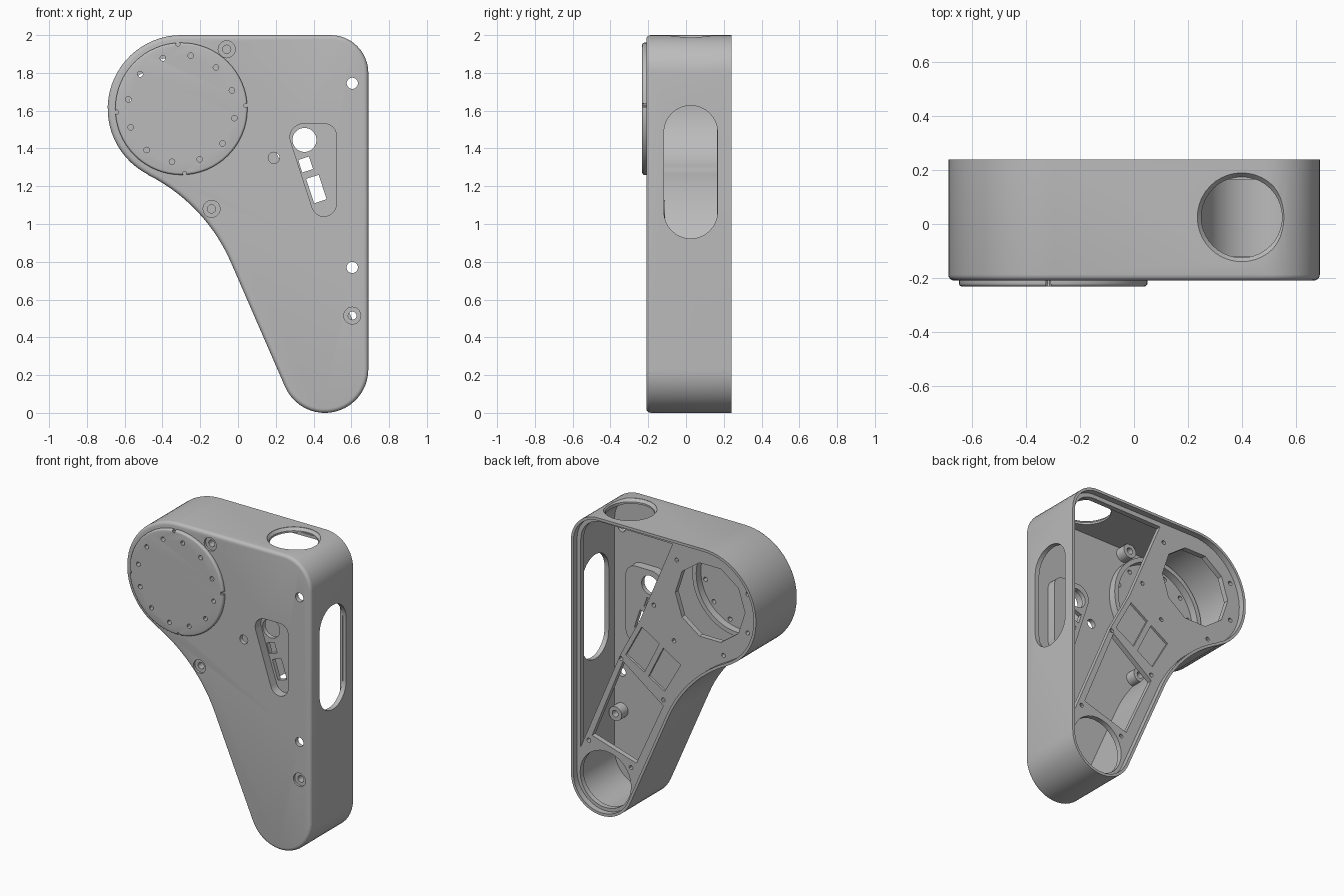
import bpy, bmesh, math
from mathutils import Vector

cube = bpy.data.objects.get("Cube")
if cube:
    bpy.data.objects.remove(cube)

grey = bpy.data.materials.new("matte grey")
grey.use_nodes = True
grey.diffuse_color = (0.5, 0.5, 0.5, 1)
grey.node_tree.nodes["Principled BSDF"].inputs["Base Color"].default_value = (0.5, 0.5, 0.5, 1)

BACK, FRONT, FLOOR = 0.24, -0.21, -0.18
HUB = (-0.3, 1.61)


def arc(cx, cz, r, a0, a1, n=12):
    angles = [math.radians(a0 + (a1 - a0) * i / n) for i in range(n + 1)]
    return [(cx + r * math.cos(a), cz + r * math.sin(a)) for a in angles]


def circle(cx, cz, r, n=24):
    return arc(cx, cz, r, 0, 360, n)[:-1]


def outline(w):
    """Housing profile, inset by w."""
    return (arc(0.49, 1.8, 0.2 - w, 0, 90) + arc(*HUB, 0.39 - w, 90, 243, 28)
            + arc(-0.895, 0.424, 0.935 + w, 63.2, 23.6, 14)
            + arc(0.46, 0.23, 0.23 - w, 203.6, 360, 20))


def pocket_outline(w):
    """Rounded triangle of the control recess, grown by w."""
    return (arc(0.46, 1.47, 0.06 + w, 0, 90, 6) + arc(0.345, 1.46, 0.07 + w, 90, 197, 8)
            + arc(0.455, 1.105, 0.065 + w, 197, 360, 10))


def prism(name, loop, y0, y1, bevel=0):
    """Extrude an xz loop from y0 to y1, optionally rounding its front edge."""
    bm = bmesh.new()
    face = bm.faces.new([bm.verts.new((x, y0, z)) for x, z in loop])
    new = bmesh.ops.extrude_face_region(bm, geom=[face], use_keep_orig=True)["geom"]
    for v in new:
        if isinstance(v, bmesh.types.BMVert):
            v.co.y = y1
    bmesh.ops.recalc_face_normals(bm, faces=bm.faces)
    if bevel:
        rim = [e for e in bm.edges if all(abs(v.co.y - y0) < 1e-5 for v in e.verts)]
        bmesh.ops.bevel(bm, geom=rim, offset=bevel, segments=4, profile=0.5, affect="EDGES")
    mesh = bpy.data.meshes.new(name)
    bm.to_mesh(mesh)
    bm.free()
    obj = bpy.data.objects.new(name, mesh)
    bpy.context.collection.objects.link(obj)
    mesh.materials.append(grey)
    return obj


def lathe_cutter(loop_radii, centre):
    """Vertical cutter from (radius, z) rings."""
    bm = bmesh.new()
    rings = [[bm.verts.new((centre[0] + x, centre[1] + y, z)) for x, y in circle(0, 0, r, 40)]
             for r, z in loop_radii]
    for a, b in zip(rings, rings[1:]):
        for i in range(len(a)):
            j = (i + 1) % len(a)
            bm.faces.new((a[i], a[j], b[j], b[i]))
    bm.faces.new(rings[0])
    bm.faces.new(rings[-1])
    bmesh.ops.recalc_face_normals(bm, faces=bm.faces)
    mesh = bpy.data.meshes.new("cutter")
    bm.to_mesh(mesh)
    bm.free()
    obj = bpy.data.objects.new("cutter", mesh)
    bpy.context.collection.objects.link(obj)
    return obj


def cut(obj, cutters):
    for c in cutters:
        c.hide_render = True
        m = obj.modifiers.new("cut", "BOOLEAN")
        m.operation, m.solver, m.object = "DIFFERENCE", "EXACT", c
    deps = bpy.context.evaluated_depsgraph_get()
    mesh = bpy.data.meshes.new_from_object(obj.evaluated_get(deps))
    obj.modifiers.clear()
    obj.data = mesh
    for c in cutters:
        bpy.data.objects.remove(c)


def hole(x, z, r, y0=-0.4, y1=0.4, n=20):
    return prism("cutter", circle(x, z, r, n), y0, y1)


def ring(name, x, z, r_out, r_in, y0, y1, n=24):
    obj = prism(name, circle(x, z, r_out, n), y0, y1)
    cut(obj, [hole(x, z, r_in, n=n)])


# Hole patterns
bolts = [(-0.06, 1.925), (-0.14, 1.08), (0.605, 0.515)]
plain = [(0.605, 1.745), (0.19, 1.35), (0.605, 0.77)]
dial_holes = circle(*HUB, 0.285, 12)
dial_holes = [(HUB[0] + 0.285 * math.cos(math.radians(20 + 30 * k)),
               HUB[1] + 0.285 * math.sin(math.radians(20 + 30 * k))) for k in range(12)]

# Housing shell, open at the back with a stepped lip
housing = prism("housing", outline(0), FRONT, BACK, 0.022)
side_slot = prism("cutter", arc(0.025, 1.485, 0.142, 0, 180, 16) + arc(0.025, 1.065, 0.142, 180, 360, 16),
                  -0.9, -0.5)
side_slot.rotation_euler.z = math.pi / 2
cut(housing, [prism("cutter", outline(0.032), FLOOR, 0.4),
              prism("cutter", outline(0.018), 0.2, 0.4),
              side_slot,
              lathe_cutter([(0.15, 1.7), (0.15, 1.98), (0.165, 1.998), (0.165, 2.1)], (0.4, 0.025)),
              prism("cutter", pocket_outline(0), -0.4, 0)]
    + [hole(x, z, 0.03, y1=0) for x, z in plain]
    + [hole(x, z, 0.022, y1=0) for x, z in bolts]
    + [hole(x, z, 0.045, y1=-0.195) for x, z in bolts]
    + [hole(x, z, 0.015, y1=0, n=12) for x, z in dial_holes])

# Round front cap with its ring of holes and edge notches
cap = prism("round_cap", circle(*HUB, 0.35, 64), -0.232, FRONT + 0.002, 0.012)
notches = [(HUB[0] + 0.343 * math.cos(math.radians(a)), HUB[1] + 0.343 * math.sin(math.radians(a)))
           for a in (3, 93, 183, 273)]
cut(cap, [hole(x, z, 0.015, n=12) for x, z in dial_holes]
    + [hole(x, z, 0.011, n=10) for x, z in notches])

# Recessed control pocket: side wall and pierced floor
wall = prism("pocket_wall", pocket_outline(0.015), FLOOR - 0.01, -0.12)
cut(wall, [prism("cutter", pocket_outline(0), -0.4, 0)])
floor = prism("pocket_floor", pocket_outline(0.005), -0.15, -0.12)


def tilted_slot(cx, cz, w, h):
    right = Vector((0.95, 0.31))
    up = Vector((-0.31, 0.95))
    pts = [Vector((cx, cz)) + right * a * w + up * b * h
           for a, b in ((-1, -1), (1, -1), (1, 1), (-1, 1))]
    return prism("cutter", pts, -0.4, 0)


cut(floor, [hole(0.352, 1.445, 0.064), tilted_slot(0.358, 1.315, 0.03, 0.035),
            tilted_slot(0.415, 1.185, 0.035, 0.068)])

# Screw bosses and bearing ring inside
for i, (x, z) in enumerate(bolts):
    ring(f"screw_boss_{i + 1}", x, z, 0.048, 0.022, FLOOR - 0.005, -0.11)
ring("bearing_ring", *HUB, 0.345, 0.315, FLOOR - 0.005, -0.13, 64)

# Rear mounting plate with large openings, shallow panels and screw holes
plate = prism("rear_plate", outline(0.025), 0.165, 0.2)
openings = [
    arc(0.49, 1.8, 0.155, 0, 90) + [(-0.04, 1.95), (0.2, 1.38), (0.35, 1.1), (0.645, 0.4)],
    [(0.33, 1.06), (0.56, 0.5), (0.23, 0.4), (0.03, 0.84)],
    circle(-0.32, 1.63, 0.26, 10),
    circle(0.46, 0.23, 0.19, 32),
]
panels = [[(0.31, 1.11), (0.19, 1.33), (0.06, 1.25), (0.17, 1.03)],
          [(0.14, 1.01), (0.03, 1.23), (-0.1, 1.15), (0.02, 0.94)]]
screws = [(0.585, 0.46), (0.27, 0.36), (0.345, 1.075), (0.03, 0.88), (0.1, 1.5),
          (-0.07, 1.85), (-0.6, 1.5), (-0.6, 1.76), (-0.42, 1.3), (-0.05, 1.3)]
cut(plate, [prism("cutter", loop, 0, 0.4) for loop in openings]
    + [prism("cutter", loop, 0.185, 0.4) for loop in panels]
    + [hole(x, z, 0.014, y0=0, n=12) for x, z in screws])

# Smooth the curved walls, keep edges crisp
for obj in bpy.context.scene.objects:
    obj.select_set(obj.type == "MESH")
bpy.context.view_layer.objects.active = housing
bpy.ops.object.shade_smooth_by_angle(angle=math.radians(30))
